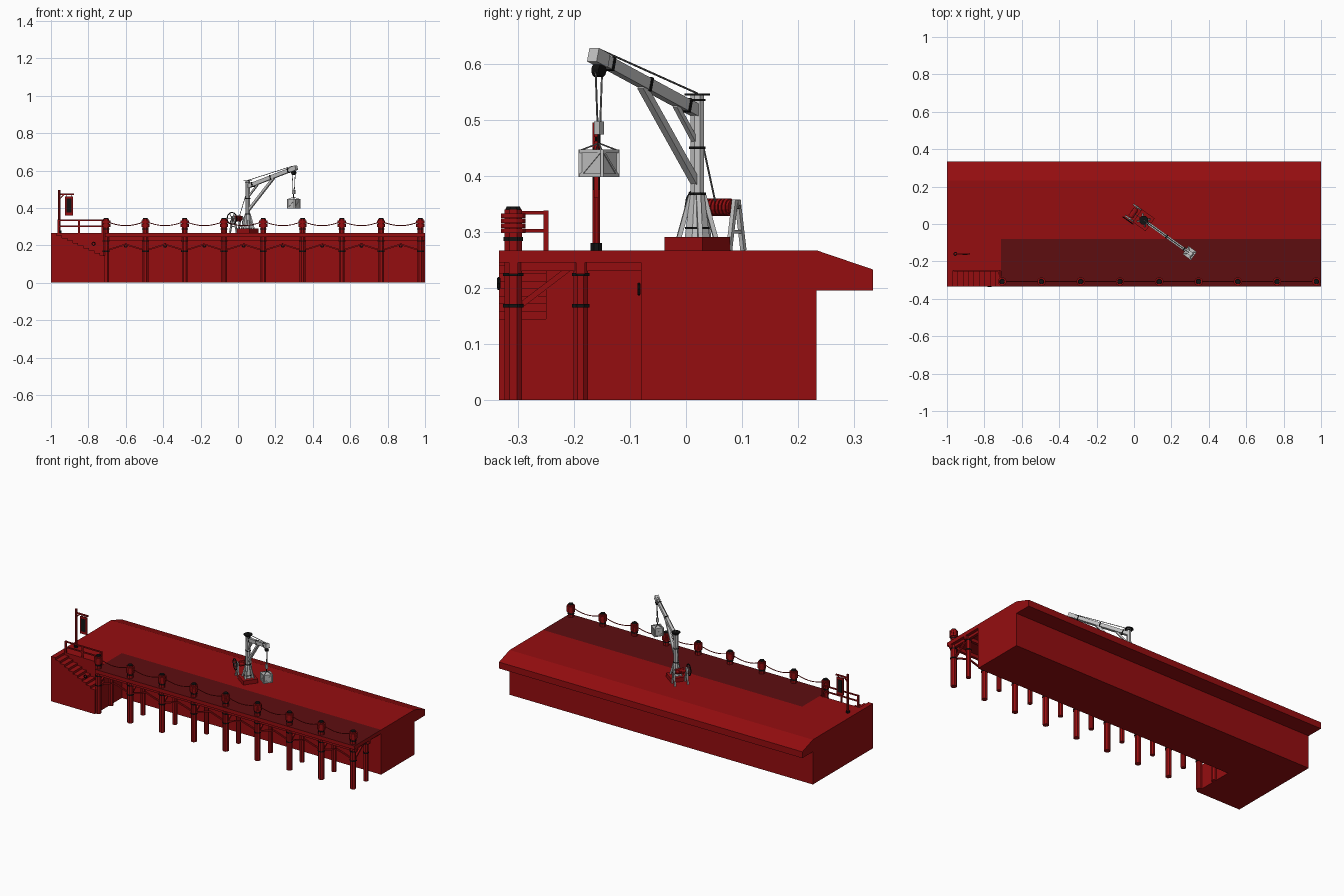
import bpy, bmesh, math
from mathutils import Vector, Matrix

if "Cube" in bpy.data.objects:
    bpy.data.objects.remove(bpy.data.objects["Cube"])


def material(name, r, g, b):
    m = bpy.data.materials.new(name)
    m.use_nodes = True
    m.diffuse_color = (r, g, b, 1)
    m.node_tree.nodes["Principled BSDF"].inputs["Base Color"].default_value = (r, g, b, 1)
    return m


RED = material("red", 0.30, 0.004, 0.005)
DARK = material("dark red planks", 0.11, 0.004, 0.005)
GREY = material("light grey", 0.55, 0.55, 0.55)
STEEL = material("steel grey", 0.2, 0.2, 0.2)
BLACK = material("black iron", 0.006, 0.006, 0.006)

parts = {}


def part(name, mat):
    """Mesh collected under one part name."""
    if name not in parts:
        parts[name] = (bmesh.new(), mat)
    return parts[name][0]


def frame(a, b):
    """Matrix at the middle of a-b whose z axis runs along it."""
    a, b = Vector(a), Vector(b)
    d = (b - a).normalized()
    side = d.cross(Vector((0, 0, 1)))
    side = side.normalized() if side.length > 0.001 else Vector((1, 0, 0))
    rot = Matrix((side, d.cross(side), d)).transposed().to_4x4()
    return Matrix.Translation((a + b) / 2) @ rot, (b - a).length


def box(name, mat, lo, hi):
    lo, hi = Vector(lo), Vector(hi)
    m = Matrix.Translation((lo + hi) / 2) @ Matrix.Diagonal((hi - lo).to_4d())
    m[3][3] = 1
    bmesh.ops.create_cube(part(name, mat), size=1, matrix=m)


def beam(name, mat, a, b, w, h=None):
    m, length = frame(a, b)
    bmesh.ops.create_cube(part(name, mat), size=1,
                          matrix=m @ Matrix.Diagonal((w, h or w, length, 1)))


def rod(name, mat, a, b, r, r2=None, sides=8):
    m, length = frame(a, b)
    bmesh.ops.create_cone(part(name, mat), cap_ends=True, segments=sides, radius1=r,
                          radius2=r if r2 is None else r2, depth=length,
                          matrix=m @ Matrix.Rotation(math.pi / sides, 4, 'Z'))


def ring(name, mat, centre, normal, radius, r, sides=12):
    n = Vector(normal).normalized()
    m, _ = frame(Vector(centre) - n, Vector(centre) + n)
    pts = [m @ Vector((radius * math.cos(i * math.tau / sides),
                       radius * math.sin(i * math.tau / sides), 0)) for i in range(sides)]
    for i in range(sides):
        rod(name, mat, pts[i - 1], pts[i], r, sides=5)


def extrude(name, mat, pts, offset):
    bm = part(name, mat)
    face = bm.faces.new([bm.verts.new(p) for p in pts])
    new = bmesh.ops.extrude_face_region(bm, geom=[face])["geom"]
    bmesh.ops.translate(bm, vec=offset, verts=[v for v in new if isinstance(v, bmesh.types.BMVert)])
    bmesh.ops.recalc_face_normals(bm, faces=bm.faces)


TOP, FRONT, WALL, SIDE = 0.267, -0.333, -0.08, -0.71

# Quay body with overhanging sloped back edge
profile = [(WALL, 0), (0.233, 0), (0.233, 0.195), (0.333, 0.195),
           (0.333, 0.233), (0.233, TOP), (WALL, TOP)]
extrude("quay_body", RED, [(-1, y, z) for y, z in profile], (2, 0, 0))

# Side block and its staircase
box("stair_block", RED, (-1, -0.25, 0), (SIDE, WALL, TOP))
steps, x0 = 9, -0.97
run, rise = (SIDE - x0) / steps, 0.122 / steps
pts = [(-1, 0), (-1, TOP), (x0, TOP)]
for i in range(steps):
    z = TOP - (i + 1) * rise
    pts += [(x0 + i * run, z), (x0 + (i + 1) * run, z)]
pts.append((SIDE, 0))
extrude("staircase", RED, [(x, FRONT, z) for x, z in pts], (0, 0.083, 0))

# Timber deck: dark planks on top, beams below
box("deck", RED, (SIDE, FRONT, 0.245), (1, WALL, TOP))
for y in (-0.308, -0.188):
    box("deck_stringers", RED, (SIDE, y - 0.008, 0.225), (1, y + 0.008, 0.245))

# Piles, bands, bollards, braces and hanging ropes
xs = [-0.705 + 0.21 * i for i in range(9)]
for x in xs:
    for y, r, top in ((-0.308, 0.017, 0.34), (-0.188, 0.014, 0.245)):
        rod("piles", RED, (x, y, 0), (x, y, top), r)
        for z in (0.168, 0.224):
            rod("pile_bands", BLACK, (x, y, z - 0.003), (x, y, z + 0.003), r + 0.003)
    y = -0.308
    rod("bollard_bands", BLACK, (x, y, 0.284), (x, y, 0.291), 0.019)
    rod("bollard_caps", BLACK, (x, y, 0.335), (x, y, 0.345), 0.017, 0.013)
    for i in range(4):
        z = 0.302 + 0.009 * i
        rod("rope_wraps", RED, (x, y, z - 0.004), (x, y, z + 0.004), 0.023, sides=12)
    box("cross_beams", RED, (x - 0.008, -0.32, 0.23), (x + 0.008, WALL, 0.245))
    beam("cross_braces", RED, (x, -0.30, 0.165), (x, -0.195, 0.245), 0.01)
for a, b in zip(xs, xs[1:]):
    mid = (a + b) / 2
    for x in (a, b):
        beam("front_braces", RED, (x, -0.308, 0.172), (mid, -0.308, 0.205), 0.008)
    sag = [(a + (b - a) * t / 8, -0.308, 0.305 + 0.024 * (t / 4 - 1) ** 2) for t in range(9)]
    for p, q in zip(sag, sag[1:]):
        rod("hanging_rope", RED, p, q, 0.0025, sides=5)
    ring("mooring_rings", BLACK, (mid, WALL - 0.004, 0.198), (0, 1, 0), 0.009, 0.003, 8)
ring("mooring_rings", BLACK, (-0.772, FRONT - 0.001, 0.208), (0, 1, 0), 0.009, 0.003, 8)

# Handrail beside the stairs, turning to the first bollard
for x in (-0.96, -0.85, -0.725):
    beam("rail_posts", RED, (x, -0.25, TOP), (x, -0.25, 0.338), 0.009)
for z in (0.302, 0.334):
    beam("handrails", RED, (-0.965, -0.25, z), (-0.72, -0.25, z), 0.007)
    beam("handrails", RED, (-0.725, -0.25, z), (-0.708, -0.308, z), 0.007)

# Hanging sign on a post
sx, sy = -0.955, -0.16
rod("sign_base", BLACK, (sx, sy, TOP), (sx, sy, 0.28), 0.011)
rod("sign_post", RED, (sx, sy, TOP), (sx, sy, 0.495), 0.007)
beam("sign_arm", RED, (sx, sy, 0.473), (-0.877, sy, 0.473), 0.008)
beam("sign_brace", RED, (sx, sy, 0.445), (-0.93, sy, 0.473), 0.005)
box("sign_board", RED, (-0.926, sy - 0.004, 0.36), (-0.882, sy + 0.004, 0.462))
box("sign_panel", BLACK, (-0.918, sy - 0.006, 0.375), (-0.89, sy + 0.006, 0.45))
for x in (-0.916, -0.892):
    rod("sign_hangers", BLACK, (x, sy, 0.46), (x, sy, 0.475), 0.002, sides=5)

# Crane frame: u along the boom, v across it
ANG = math.radians(-35.5)


def C(u, v, z):
    return Vector((0.052 + u * math.cos(ANG) - v * math.sin(ANG),
                   0.02 + u * math.sin(ANG) + v * math.cos(ANG), z))


def crane_box(name, mat, u, v, z0, z1, su, sv):
    m = Matrix.Translation(C(u, v, (z0 + z1) / 2)) @ Matrix.Rotation(ANG, 4, 'Z')
    bmesh.ops.create_cube(part(name, mat), size=1, matrix=m @ Matrix.Diagonal((su, sv, z1 - z0, 1)))


# Base, mast, buttresses and bands
crane_box("crane_base", RED, 0, 0, TOP, 0.291, 0.084, 0.084)
rod("crane_mast", GREY, C(0, 0, 0.29), C(0, 0, 0.545), 0.013)
rod("mast_foot", GREY, C(0, 0, 0.29), C(0, 0, 0.365), 0.024, 0.014)
for i in range(4):
    a = math.radians(45 + 90 * i)
    u, v = math.cos(a), math.sin(a)
    beam("mast_buttresses", GREY, C(u * 0.033, v * 0.033, 0.29), C(u * 0.012, v * 0.012, 0.365), 0.008)
for z, r in ((0.307, 0.024), (0.368, 0.017), (0.45, 0.016), (0.535, 0.016), (0.545, 0.025)):
    rod("mast_bands", BLACK, C(0, 0, z - 0.002), C(0, 0, z + 0.002), r)


def boom(u):
    return C(u, 0, 0.515 + 0.315 * u)


# Boom, struts and stay cable
beam("boom", GREY, boom(0), boom(0.305), 0.017, 0.021)
beam("boom_tip", GREY, boom(0.285), boom(0.32), 0.021, 0.025)
for u in (0.03, 0.15, 0.265):
    beam("boom_bands", BLACK, boom(u), boom(u + 0.006), 0.02, 0.025)
beam("main_strut", GREY, C(0.005, 0, 0.388), C(0.17, 0, 0.56), 0.013)
beam("small_strut", GREY, C(0.005, 0, 0.46), C(0.065, 0, 0.525), 0.009)
rod("stay_cable", STEEL, C(0, 0, 0.547), C(0.295, 0, 0.624), 0.0018, sides=5)
rod("mast_cable", STEEL, C(-0.055, 0, 0.355), C(-0.012, 0, 0.47), 0.0018, sides=5)

# Pulley, hook block and crate
U = 0.302
rod("pulley", BLACK, C(U, -0.008, 0.588), C(U, 0.008, 0.588), 0.012, sides=12)
for s in (-1, 1):
    rod("hoist_ropes", STEEL, C(U + s * 0.01, 0, 0.588), C(U + s * 0.004, 0, 0.49), 0.0018, sides=5)
crane_box("hook_block", GREY, U, 0, 0.474, 0.497, 0.014, 0.012)
rod("hook", BLACK, C(U, 0, 0.455), C(U, 0, 0.475), 0.003)
crane_box("crate", GREY, U, 0, 0.399, 0.445, 0.048, 0.048)
for s in (-1, 1):
    for t in (-1, 1):
        p, q = s * 0.024, t * 0.024
        beam("crate_frame", GREY, C(U + p, q, 0.398), C(U + p, q, 0.447), 0.006)
        rod("crate_slings", STEEL, C(U + p, q, 0.445), C(U, 0, 0.458), 0.0015, sides=5)
        z = 0.4225 + t * 0.0215
        beam("crate_frame", GREY, C(U - 0.025, p, z), C(U + 0.025, p, z), 0.006)
        beam("crate_frame", GREY, C(U + p, -0.025, z), C(U + p, 0.025, z), 0.006)
    beam("crate_frame", GREY, C(U - 0.022, s * 0.024, 0.401), C(U + 0.022, s * 0.024, 0.444), 0.004)
    beam("crate_frame", GREY, C(U + s * 0.024, -0.022, 0.401), C(U + s * 0.024, 0.022, 0.444), 0.004)

# Winch with drum, trestles and hand wheel
W, WZ = -0.068, 0.344
rod("winch_axle", STEEL, C(W, -0.052, WZ), C(W, 0.045, WZ), 0.004)
rod("winch_drum", RED, C(W, -0.028, WZ), C(W, 0.028, WZ), 0.013, sides=12)
for i in range(6):
    v = -0.02 + 0.008 * i
    rod("drum_rope", RED, C(W, v - 0.003, WZ), C(W, v + 0.003, WZ), 0.016, sides=12)
for s in (-1, 1):
    v = s * 0.037
    for t in (-1, 1):
        beam("winch_trestles", GREY, C(W + t * 0.022, v, TOP), C(W + t * 0.004, v, 0.357), 0.008)
    beam("winch_trestles", GREY, C(W - 0.015, v, 0.3), C(W + 0.015, v, 0.3), 0.006)
hub = C(W, -0.05, WZ)
ring("hand_wheel", BLACK, hub, C(0, 1, 0) - C(0, 0, 0), 0.032, 0.003)
for i in range(3):
    a = i * math.pi / 3
    u, z = 0.032 * math.cos(a), 0.032 * math.sin(a)
    rod("wheel_spokes", STEEL, C(W - u, -0.05, WZ - z), C(W + u, -0.05, WZ + z), 0.002, sides=5)

# Turn every collected part into an object
for name, (bm, mat) in parts.items():
    mesh = bpy.data.meshes.new(name)
    mesh.materials.append(mat)
    if name == "deck":
        mesh.materials.append(DARK)
        bm.normal_update()
        for f in bm.faces:
            f.material_index = 1 if f.normal.z > 0.5 else 0
    bm.to_mesh(mesh)
    bm.free()
    bpy.context.collection.objects.link(bpy.data.objects.new(name, mesh))
